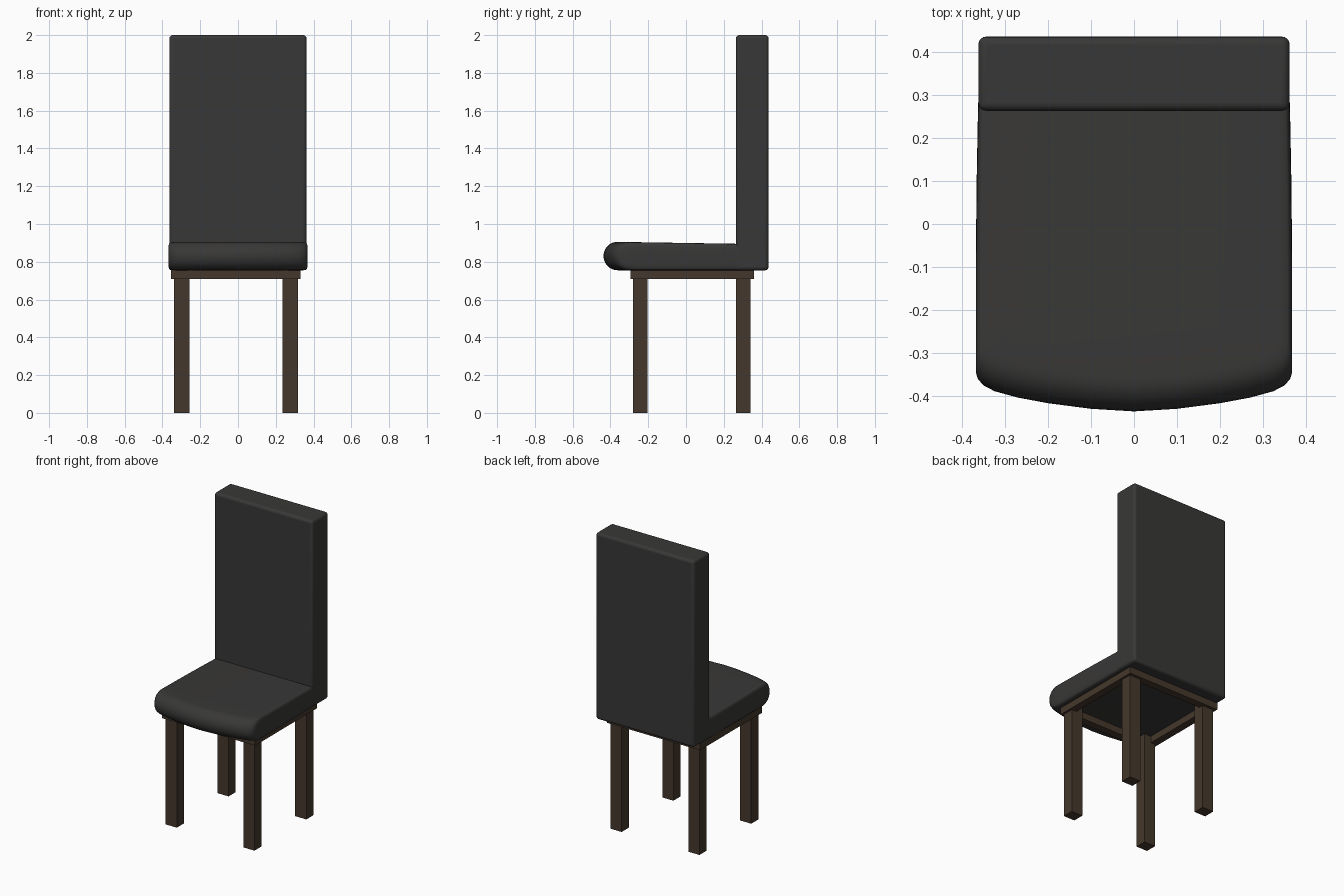
import bpy, bmesh

if "Cube" in bpy.data.objects:
    bpy.data.objects.remove(bpy.data.objects["Cube"])


def material(name, color):
    m = bpy.data.materials.new(name)
    m.diffuse_color = (*color, 1)
    m.use_nodes = True
    m.node_tree.nodes["Principled BSDF"].inputs["Base Color"].default_value = m.diffuse_color
    return m


FABRIC = material("dark_upholstery", (0.04, 0.039, 0.038))
WOOD = material("dark_wood", (0.06, 0.039, 0.025))


def finish(ob, smooth):
    bpy.ops.object.select_all(action='DESELECT')
    ob.select_set(True)
    bpy.context.view_layer.objects.active = ob
    if smooth:
        bpy.ops.object.shade_smooth_by_angle(angle=0.7)


def box(name, x0, x1, y0, y1, z0, z1, mat, bevel=0.0):
    bpy.ops.mesh.primitive_cube_add(size=1)
    ob = bpy.context.object
    ob.name = name
    lo, hi = (x0, y0, z0), (x1, y1, z1)
    for v in ob.data.vertices:
        v.co = [hi[i] if v.co[i] > 0 else lo[i] for i in range(3)]
    ob.data.materials.append(mat)
    if bevel:
        mod = ob.modifiers.new("rounded_edges", 'BEVEL')
        mod.width, mod.segments = bevel, 4
        finish(ob, True)
    return ob


# Seat cushion: plan outline lofted through a rounded edge profile
half = [(0.362, 0.32), (0.364, 0.26), (0.367, 0.1), (0.369, -0.1), (0.369, -0.2),
        (0.369, -0.28), (0.369, -0.345), (0.364, -0.362), (0.35, -0.377),
        (0.325, -0.39), (0.27, -0.405), (0.2, -0.418), (0.1, -0.431), (0, -0.437)]
outline = half + [(-x, y) for x, y in reversed(half[:-1])]
Z0 = 0.755
levels = [-1, -0.98, -0.93, -0.85, -0.7, -0.5, -0.25, 0, 0.25, 0.5, 0.7, 0.85, 0.93, 0.98, 1]

bm = bmesh.new()
rings = []
for s in levels:
    side = 0.03 * (1 - (1 - abs(s) ** 5) ** 0.2)     # tight side rounding
    front = 0.075 * (1 - (1 - s * s) ** 0.5)         # full bullnose at front
    ring = []
    for x, y in outline:
        w = min(max((-0.2 - y) / 0.15, 0), 1)
        yy = y + front * w
        height = 0.143 - 0.016 * (yy - 0.1)          # top falls slightly to the rear
        ring.append(bm.verts.new((x * (1 - side / 0.37), yy, Z0 + height * (s + 1) / 2)))
    rings.append(ring)
n = len(outline)
for a, b in zip(rings, rings[1:]):
    for i in range(n):
        j = (i + 1) % n
        bm.faces.new((a[i], a[j], b[j], b[i]))
bm.faces.new(rings[0])
bm.faces.new(rings[-1])
bmesh.ops.recalc_face_normals(bm, faces=bm.faces)
mesh = bpy.data.meshes.new("seat")
bm.to_mesh(mesh)
bm.free()
seat = bpy.data.objects.new("seat", mesh)
bpy.context.collection.objects.link(seat)
mesh.materials.append(FABRIC)
finish(seat, True)

# Tall padded back
box("backrest", -0.363, 0.363, 0.264, 0.437, Z0, 2.0, FABRIC, 0.018)

# Rail frame under the seat
X0, X1, Y0, Y1, R = -0.355, 0.332, -0.295, 0.36, 0.05
box("front_rail", X0, X1, Y0, Y0 + R, 0.71, 0.757, WOOD)
box("rear_rail", X0, X1, Y1 - R, Y1, 0.71, 0.757, WOOD)
box("left_rail", X0, X0 + R, Y0 + R, Y1 - R, 0.71, 0.757, WOOD)
box("right_rail", X1 - R, X1, Y0 + R, Y1 - R, 0.71, 0.757, WOOD)

# Square legs
for side, x in (("left", -0.338), ("right", 0.236)):
    for end, y in (("front", -0.28), ("rear", 0.266)):
        box(f"{end}_{side}_leg", x, x + 0.082, y, y + 0.075, 0, 0.755, WOOD)
